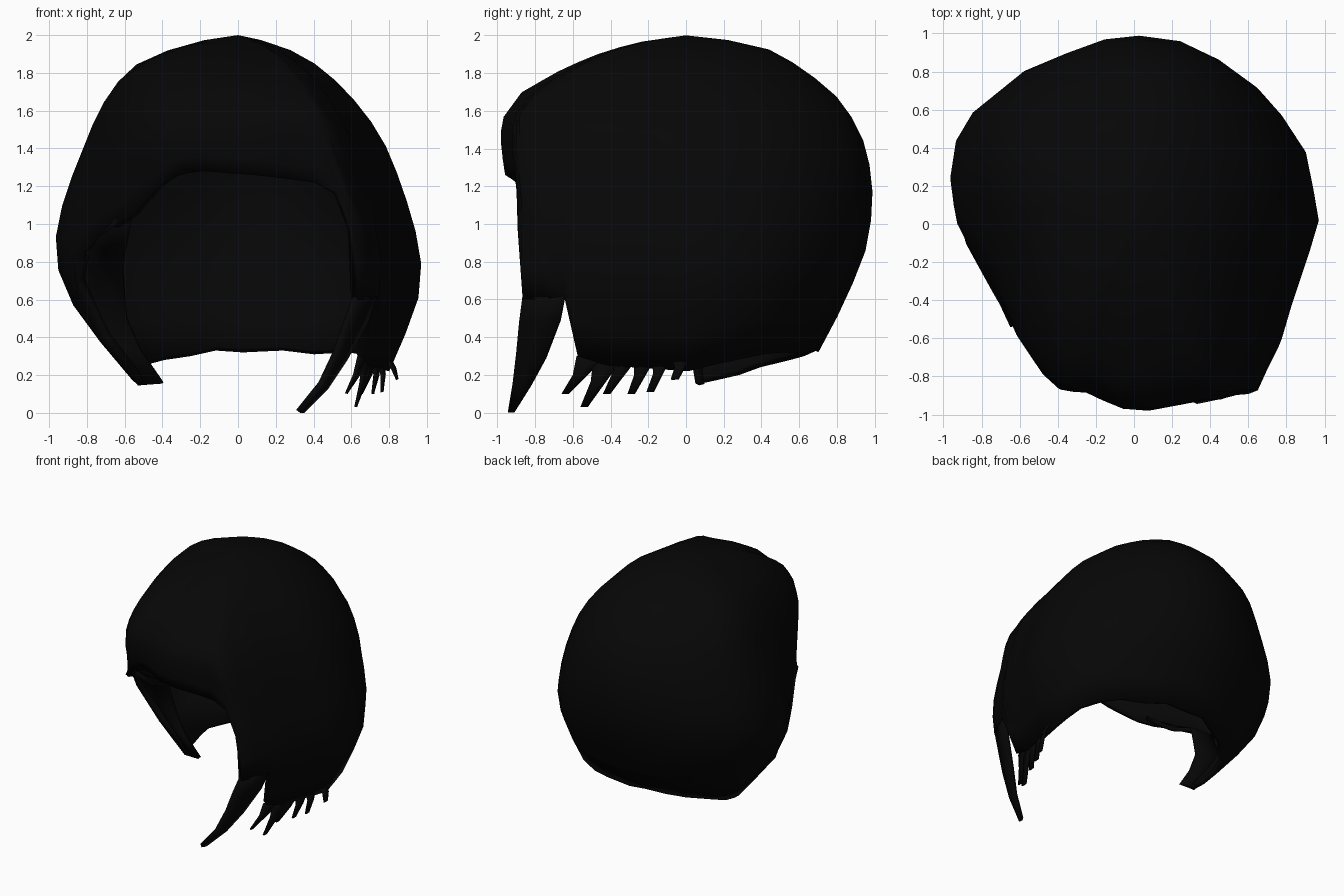
import bpy
import bmesh
from mathutils import Vector

if "Cube" in bpy.data.objects:
    bpy.data.objects.remove(bpy.data.objects["Cube"], do_unlink=True)

hair_black = bpy.data.materials.new("hair_black")
hair_black.use_nodes = True
colour = (0.002, 0.002, 0.002, 1)
hair_black.diffuse_color = colour
shader = hair_black.node_tree.nodes["Principled BSDF"]
shader.inputs["Base Color"].default_value = colour
shader.inputs["Roughness"].default_value = 0.8

# Half-widths by height: z, right, left, front, back
LEVELS = [
    (2, 0, 0, 0, 0), (1.97, .2, .14, .22, .27), (1.92, .37, .28, .42, .46),
    (1.83, .57, .44, .64, .61), (1.7, .68, .58, .87, .78), (1.55, .76, .7, .98, .89),
    (1.4, .82, .79, .98, .96), (1.2, .9, .87, .95, .99), (1, .96, .93, .97, .98),
    (.85, .97, .97, .97, .95), (.65, .93, .97, .97, .87), (.4, .75, .88, .93, .75),
    (.15, .54, .77, .92, .6), (0, .45, .66, .94, .55)]

# Plan outline with hem height: front fringe, left side, back, right side
OUTLINE = [
    (-.98, .1, .15), (-.96, 0, .4), (-.92, -.11, .7), (-.87, -.22, .85),
    (-.8, -.38, .93), (-.7, -.58, 1), (-.62, -.68, 1.05), (-.55, -.76, 1.12),
    (-.46, -.84, 1.2), (-.37, -.86, 1.25), (-.3, -.87, 1.27), (-.2, -.92, 1.28),
    (-.07, -.98, 1.27), (.1, -1, 1.26), (.3, -.97, 1.24), (.47, -.945, 1.22),
    (.59, -.94, 1.16), (.64, -.92, .97), (.67, -.9, .6), (.72, -.79, .6),
    (.78, -.67, .62), (.8, -.62, .3), (.85, -.45, .25), (.9, -.3, .24),
    (.95, -.15, .23), (1, .02, .22), (.97, .2, .25), (.93, .4, .28),
    (.8, .6, .31), (.67, .75, .32), (.48, .88, .31), (.28, .97, .33),
    (.03, 1, .32), (-.17, .98, .33), (-.38, .91, .3), (-.6, .82, .28),
    (-.88, .6, .24), (-.97, .45, .2), (-1, .25, .17)]


def surface(px, py, z):
    """Point on the head shape for an outline position and a height."""
    for upper, lower in zip(LEVELS, LEVELS[1:]):
        if z >= lower[0]:
            break
    f = (upper[0] - z) / (upper[0] - lower[0])
    right, left, front, back = [a + (b - a) * f for a, b in zip(upper[1:], lower[1:])]
    # The swept right front swells above the hem and tucks in at it
    bulge = 1
    if px < 0 and py < 0:
        bulge += max(-.05, min(.06, (z - 1.2) * .3)) * min(1, px * py * 2.4)
    return Vector((px * (left if px > 0 else right) * bulge,
                   py * (back if py > 0 else front) * bulge, z))


def finish(bm, name, thickness):
    """Turn the sheet into a smooth hair part with some thickness."""
    mesh = bpy.data.meshes.new(name)
    bm.to_mesh(mesh)
    bm.free()
    mesh.materials.append(hair_black)
    obj = bpy.data.objects.new(name, mesh)
    bpy.context.collection.objects.link(obj)
    solid = obj.modifiers.new("thickness", "SOLIDIFY")
    solid.thickness = thickness
    solid.offset = -1
    bpy.ops.object.select_all(action="DESELECT")
    obj.select_set(True)
    bpy.context.view_layer.objects.active = obj
    bpy.ops.object.shade_smooth_by_angle(angle=1.0)


def skin(bm, rows, closed=False):
    """Join rows of vertices with quads."""
    for top, low in zip(rows, rows[1:]):
        count = len(top)
        for i in range(count if closed else count - 1):
            j = (i + 1) % count
            bm.faces.new((top[i], low[i], low[j], top[j]))


def lock(name, edge_a, edge_b, thickness=.02):
    """Curved strand between two edges, slightly domed along its middle."""
    bm = bmesh.new()
    rows = []
    for a, b in zip(edge_a, edge_b):
        a, b = Vector(a), Vector(b)
        mid = (a + b) / 2
        outward = Vector((mid.x, mid.y, 0)).normalized()
        mid += outward * (a - b).length * .03
        rows.append([bm.verts.new(p) for p in (a, mid, b)])
    skin(bm, rows)
    finish(bm, name, thickness)


# Main cap: rings run from the crown down to the hem
bm = bmesh.new()
STEPS = 14
rings = []
for k in range(1, STEPS + 1):
    t = (k / STEPS) ** 1.6
    rings.append([bm.verts.new(surface(px, py, 2 - (2 - hem) * t))
                  for px, py, hem in OUTLINE])
skin(bm, rings, closed=True)
crown = bm.verts.new((0, 0, 2))
for i, v in enumerate(rings[0]):
    bm.faces.new((crown, v, rings[0][(i + 1) % len(rings[0])]))
finish(bm, "hair_cap", .045)

# Long pointed lock in front of the left cheek
lock("long_front_lock",
     [(.633, -.868, .61), (.585, -.885, .48), (.53, -.9, .32), (.45, -.92, .15),
      (.33, -.945, 0)],
     [(.739, -.648, .62), (.69, -.675, .48), (.58, -.75, .28), (.48, -.83, .13),
      (.35, -.91, 0)], .03)

# Right side hem folding inward under the fringe and ending in a blunt lock
lock("right_side_lock",
     [(-.65, -.54, 1.01), (-.78, -.26, .89), (-.87, -.1, .78), (-.84, .03, .53),
      (-.7, .06, .35), (-.53, .07, .145)],
     [(-.56, -.53, 1.03), (-.6, -.27, .83), (-.61, -.06, .74), (-.59, .01, .5),
      (-.52, .02, .33), (-.4, .05, .155)], .03)

# Ragged spikes along the left hem: root position, half width, tip
SPIKES = [
    (.67, -.5, .08, (.58, -.64, .1)), (.69, -.41, .08, (.63, -.54, .03)),
    (.72, -.32, .07, (.66, -.42, .1)), (.74, -.22, .06, (.72, -.29, .1)),
    (.76, -.13, .05, (.77, -.19, .11)), (.79, -.03, .05, (.85, -.06, .18))]
for n, (x, y, half, tip) in enumerate(SPIKES):
    tip = Vector(tip)
    edges = []
    for side in (-1, 1):
        root = Vector((x + side * half * .3, y + side * half, .3))
        bend = root.lerp(tip, .5) + Vector((.01, .01, 0))
        edges.append([root, bend, tip + Vector((0, side * .02, 0))])
    lock("left_spike_%d" % (n + 1), edges[0], edges[1], .015)
